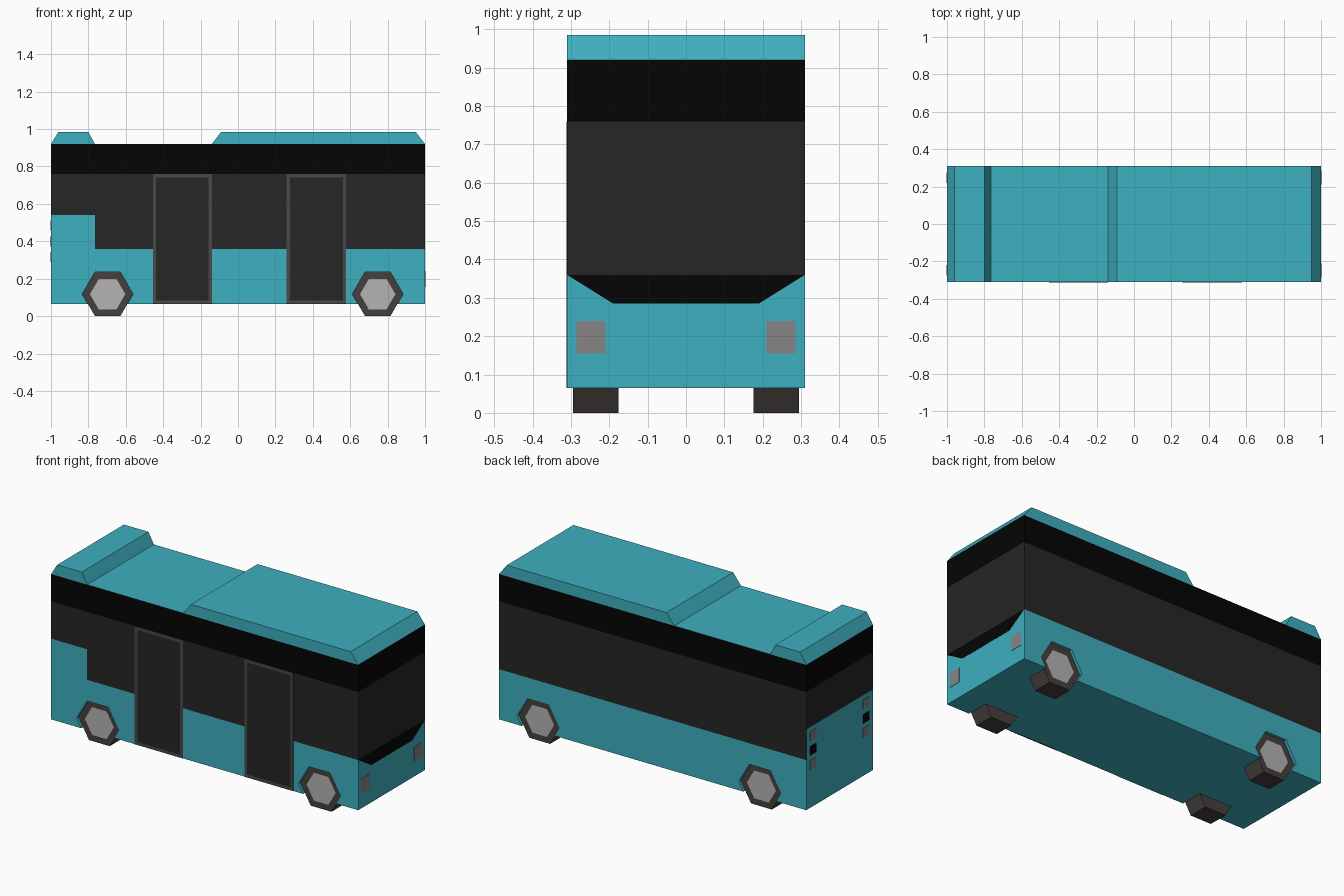
import bpy, bmesh, math

if "Cube" in bpy.data.objects:
    bpy.data.objects.remove(bpy.data.objects["Cube"])

HALF_W = 0.31
FLOOR, SILL, REAR_SILL, BAND, ROOF, TOP = 0.065, 0.36, 0.54, 0.76, 0.92, 0.985


def material(name, shade):
    m = bpy.data.materials.new(name)
    m.diffuse_color = (*[(c / 255) ** 2.2 for c in shade], 1)
    m.use_nodes = True
    m.node_tree.nodes["Principled BSDF"].inputs["Base Color"].default_value = m.diffuse_color
    return m


teal = material("teal_paint", (64, 174, 190))
glass = material("dark_glass", (42, 42, 42))
black = material("black_trim", (13, 13, 13))
frame = material("door_frame", (74, 74, 74))
tyre = material("tyre_rubber", (72, 66, 64))
hub = material("hub_metal", (178, 178, 178))
lamp = material("lamp_grey", (133, 130, 130))


def prism(name, outline, outer, inner, axis, mats, inset=0):
    """Extrude an outline from outer to inner along an axis; optionally inset the outer face."""
    bm = bmesh.new()
    place = (lambda p, d: (p[0], d, p[1])) if axis == "y" else (lambda p, d: (d, p[0], p[1]))
    a = [bm.verts.new(place(p, outer)) for p in outline]
    b = [bm.verts.new(place(p, inner)) for p in outline]
    cap = bm.faces.new(a)
    bm.faces.new(b[::-1])
    n = len(a)
    for i in range(n):
        j = (i + 1) % n
        bm.faces.new((a[j], a[i], b[i], b[j]))
    bmesh.ops.recalc_face_normals(bm, faces=bm.faces[:])
    if inset:
        bmesh.ops.inset_region(bm, faces=[cap], thickness=inset)
        cap.material_index = 1
    mesh = bpy.data.meshes.new(name)
    bm.to_mesh(mesh)
    bm.free()
    for m in mats:
        mesh.materials.append(m)
    obj = bpy.data.objects.new(name, mesh)
    bpy.context.collection.objects.link(obj)
    return obj


def rect(u0, u1, v0, v1):
    return [(u0, v0), (u1, v0), (u1, v1), (u0, v1)]


def hexagon(cx, cz, r):
    return [(cx + r * math.cos(k * math.pi / 3), cz + r * math.sin(k * math.pi / 3)) for k in range(6)]


# Body shell with the two raised roof pods
side = [(-1, FLOOR), (1, FLOOR), (1, ROOF), (0.95, TOP), (-0.09, TOP), (-0.14, ROOF),
        (-0.765, ROOF), (-0.80, TOP), (-0.96, TOP), (-1, ROOF)]
body = prism("body", side, -HALF_W, HALF_W, "y", [teal, glass, black])

# Colour bands: slice the shell, then paint by position
bm = bmesh.new()
bm.from_mesh(body.data)
cuts = [((0, 0, z), (0, 0, 1)) for z in (SILL, REAR_SILL, BAND, ROOF)] + [((-0.765, 0, 0), (1, 0, 0))]
for co, no in cuts:
    bmesh.ops.bisect_plane(bm, geom=bm.verts[:] + bm.edges[:] + bm.faces[:], plane_co=co, plane_no=no)
for f in bm.faces:
    c = f.calc_center_median()
    if abs(f.normal.z) > 0.1:
        continue
    engine_cover = c.z < REAR_SILL and (c.x < -0.99 or (c.x < -0.765 and c.y < -0.3))
    if BAND < c.z < ROOF:
        f.material_index = 2
    elif SILL < c.z < BAND and not engine_cover:
        f.material_index = 1
bm.to_mesh(body.data)
bm.free()

# Wheels in shallow six-sided arches
R = 0.1355
CZ = R * math.sin(math.pi / 3)
for end, x in (("rear", -0.697), ("front", 0.747)):
    for label, s in (("right", -1), ("left", 1)):
        prism(f"{end}_{label}_wheel", hexagon(x, CZ, R), s * 0.294, s * 0.176, "y", [tyre, hub], 0.041)
        cutter = prism(f"{end}_{label}_arch_cutter", hexagon(x, CZ, R + 0.001), s * 0.35, s * 0.285, "y", [teal])
        cutter.hide_render = True
        cutter.hide_viewport = True
        mod = body.modifiers.new("wheel_arch", "BOOLEAN")
        mod.operation = "DIFFERENCE"
        mod.solver = "EXACT"
        mod.object = cutter

# Framed passenger doors on the front side
for name, x0, x1 in (("rear_door", -0.455, -0.14), ("front_door", 0.26, 0.578)):
    prism(name, rect(x0, x1, FLOOR, BAND), -HALF_W - 0.002, -HALF_W + 0.01, "y", [frame, glass], 0.025)

# Windscreen lower trim
prism("windscreen_trim", [(-HALF_W, SILL), (-0.19, 0.285), (0.19, 0.285), (HALF_W, SILL)],
      1.001, 0.99, "x", [black])

# Headlights and stacked tail lights
for label, s in (("right", -1), ("left", 1)):
    prism(f"{label}_headlight", rect(s * 0.21, s * 0.285, 0.155, 0.24), 1.002, 0.99, "x", [lamp])
    for part, z, m in (("lower", 0.317, lamp), ("middle", 0.40, black), ("upper", 0.485, lamp)):
        prism(f"{label}_{part}_tail_light", rect(s * 0.218, s * 0.275, z - 0.027, z + 0.027),
              -1.002, -0.99, "x", [m])
